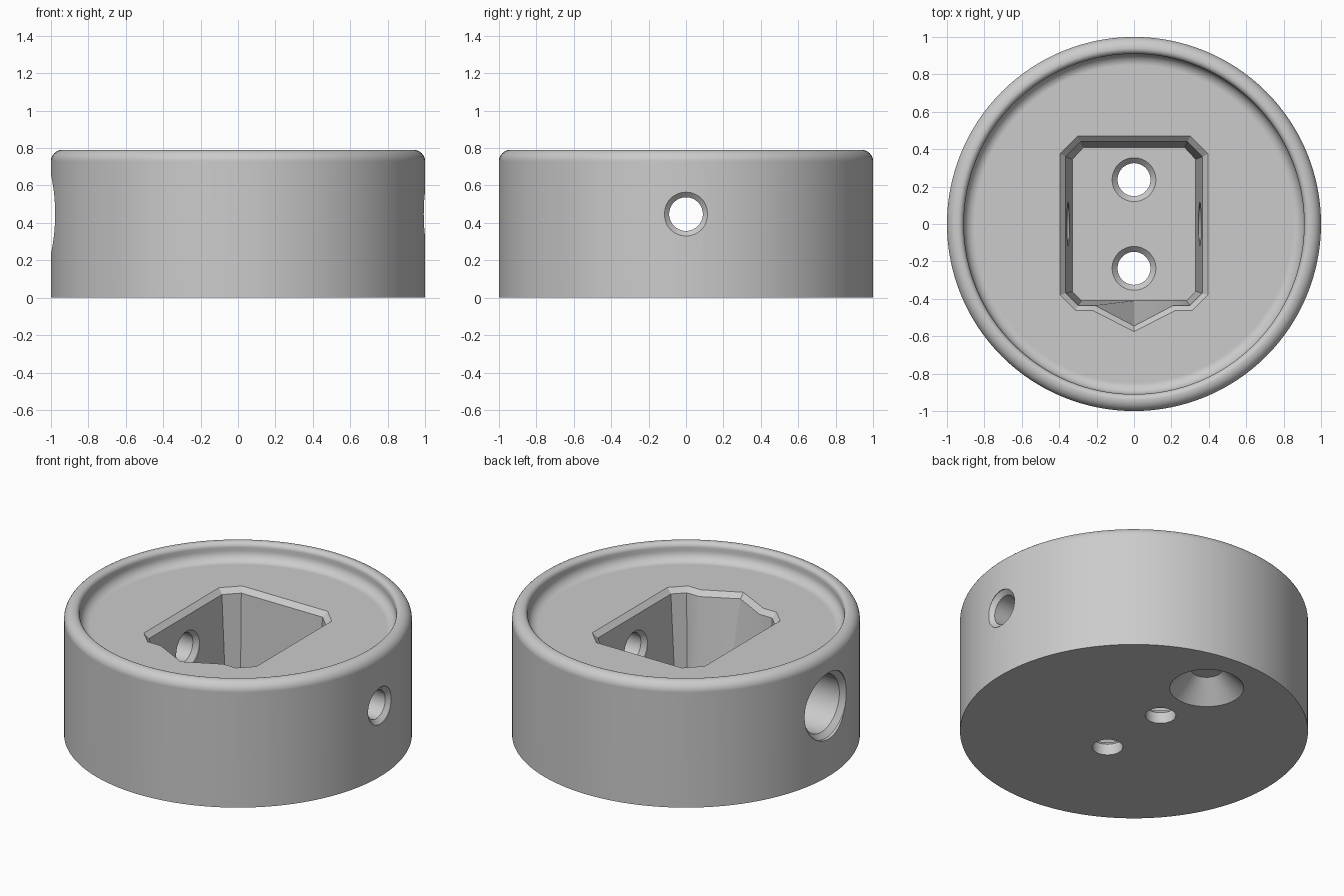
import bpy, bmesh, math
from mathutils import Matrix, Vector

if "Cube" in bpy.data.objects:
    bpy.data.objects.remove(bpy.data.objects["Cube"], do_unlink=True)

grey = bpy.data.materials.new("plain_grey")
grey.use_nodes = True
grey.diffuse_color = (0.6, 0.6, 0.6, 1)
grey.node_tree.nodes["Principled BSDF"].inputs["Base Color"].default_value = (0.6, 0.6, 0.6, 1)


def loft(name, loops):
    """Skin matching closed loops of points and cap both ends."""
    bm = bmesh.new()
    rings = [[bm.verts.new(p) for p in loop] for loop in loops]
    n = len(rings[0])
    for a, b in zip(rings, rings[1:]):
        for i in range(n):
            j = (i + 1) % n
            bm.faces.new((a[i], a[j], b[j], b[i]))
    bm.faces.new(rings[0])
    bm.faces.new(rings[-1])
    bmesh.ops.recalc_face_normals(bm, faces=bm.faces)
    mesh = bpy.data.meshes.new(name)
    bm.to_mesh(mesh)
    bm.free()
    mesh.materials.append(grey)
    obj = bpy.data.objects.new(name, mesh)
    bpy.context.collection.objects.link(obj)
    return obj


def lathe(name, profile, segments=64, matrix=Matrix()):
    """Turn (radius, height) points around z, then place the result."""
    angles = [2 * math.pi * i / segments for i in range(segments)]
    return loft(name, [[matrix @ Vector((r * math.cos(a), r * math.sin(a), z))
                        for a in angles] for r, z in profile])


def arc(cx, cz, radius, start, end, steps=6):
    return [(cx + radius * math.cos(math.radians(start + (end - start) * i / steps)),
             cz + radius * math.sin(math.radians(start + (end - start) * i / steps)))
            for i in range(steps + 1)]


def mirrored_loop(half, z):
    """Mirror a half outline in x; points on the centre line stay single."""
    other = [(-x, y) for x, y in reversed(half) if x > 0]
    return [(x, y, z) for x, y in half + other]


# Round body with a rolled rim and a coved dish
height, dish = 0.79, 0.68
profile = [(1, 0)]
profile += arc(0.94, height - 0.06, 0.06, 0, 90, 8)
profile += arc(0.94, height - 0.03, 0.03, 90, 180)
profile += arc(0.85, dish + 0.06, 0.06, 0, -90, 8)
body = lathe("round_base", profile, 128)

# Pocket with chamfered corners, pointed front notch and sloping walls
lip = [(0.30, 0.47), (0.395, 0.375), (0.395, -0.38), (0.31, -0.463), (0.22, -0.463), (0, -0.575)]
inner = [(0.285, 0.44), (0.365, 0.36), (0.365, -0.37), (0.30, -0.435), (0.21, -0.435), (0, -0.545)]
floor = [(0.27, 0.41), (0.33, 0.345), (0.33, -0.36), (0.28, -0.41), (0.21, -0.41), (0, -0.41)]
cutters = [loft("pocket_cutter", [mirrored_loop(floor, 0.1), mirrored_loop(inner, dish - 0.03),
                                  mirrored_loop(lip, dish), mirrored_loop(lip, 0.9)])]

# Countersunk screw holes in the pocket floor
for y in (-0.237, 0.237):
    cutters.append(lathe("screw_hole_cutter",
                         [(0.088, -0.05), (0.088, 0.07), (0.117, 0.1), (0.117, 0.2)],
                         matrix=Matrix.Translation((0, y, 0))))

# Blind conical socket underneath
cutters.append(lathe("cone_socket_cutter", [(0.263, -0.05), (0.09, 0.123)],
                     matrix=Matrix.Translation((0, 0.65, 0))))

# Side holes: a plain one on the left, a counterbored one on the right
start = [(0.117, 0.25), (0.117, 0.352), (0.09, 0.38)]
plain = start + [(0.09, 0.97), (0.117, 0.995), (0.117, 1.1)]
counterbored = start + [(0.09, 0.74), (0.18, 0.74), (0.18, 0.95), (0.21, 0.98), (0.21, 1.1)]
for side, shape in ((1, plain), (-1, counterbored)):
    placing = Matrix.Translation((0, 0, 0.447)) @ Matrix.Rotation(side * math.pi / 2, 4, "Y")
    cutters.append(lathe("side_hole_cutter", shape, matrix=placing))

# Cut everything out of the body
bpy.ops.object.select_all(action="DESELECT")
body.select_set(True)
bpy.context.view_layer.objects.active = body
for cutter in cutters:
    cut = body.modifiers.new("cut", "BOOLEAN")
    cut.operation = "DIFFERENCE"
    cut.solver = "EXACT"
    cut.object = cutter
    bpy.ops.object.modifier_apply(modifier=cut.name)
    bpy.data.objects.remove(cutter, do_unlink=True)

# Smooth the curves, keep the edges sharp
bpy.ops.object.shade_smooth_by_angle(angle=math.radians(25))
weighted = body.modifiers.new("even_shading", "WEIGHTED_NORMAL")
weighted.keep_sharp = True
